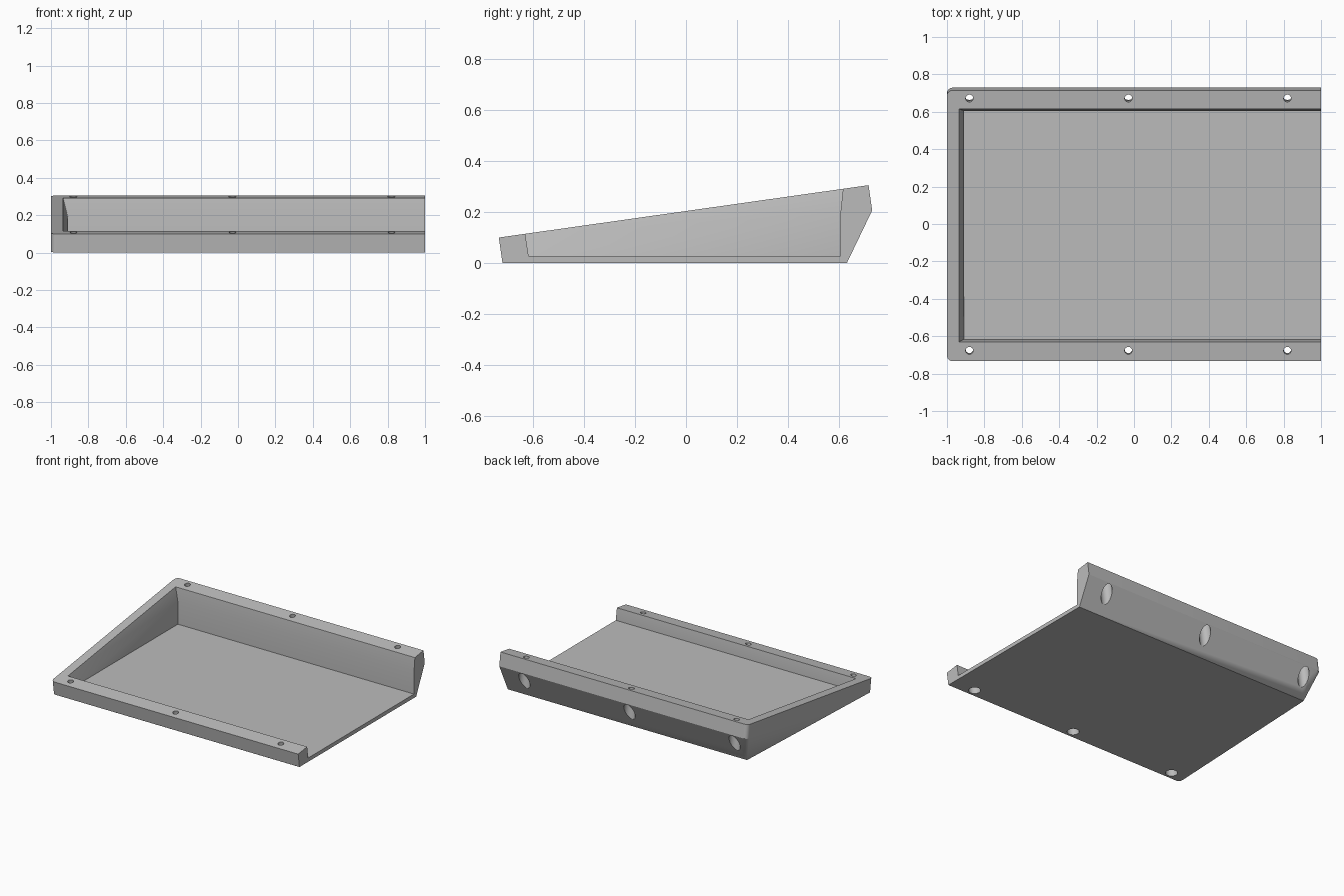
import bpy, bmesh, math
from mathutils import Vector, Matrix

cube = bpy.data.objects.get("Cube")
if cube:
    bpy.data.objects.remove(cube, do_unlink=True)

TILT = math.atan2(0.205, 1.448)
FRONT, BACK, LEFT_END, RIGHT_END = -0.733, 0.715, -1.0, 1.0
LIP = 0.1
FLOOR = 0.028

grey = bpy.data.materials.new("plain grey")
grey.use_nodes = True
colour = (0.5, 0.5, 0.5, 1)
grey.diffuse_color = colour
grey.node_tree.nodes["Principled BSDF"].inputs["Base Color"].default_value = colour


def on_slope(x, y, depth):
    """Point below the sloping top, measured square to it."""
    z = 0.1 + (y - FRONT) * math.tan(TILT)
    return Vector((x, y + depth * math.sin(TILT), z - depth * math.cos(TILT)))


def add_object(name, bm):
    bmesh.ops.recalc_face_normals(bm, faces=bm.faces)
    mesh = bpy.data.meshes.new(name)
    bm.to_mesh(mesh)
    bm.free()
    mesh.materials.append(grey)
    obj = bpy.data.objects.new(name, mesh)
    bpy.context.collection.objects.link(obj)
    return obj


def hull(name, points):
    bm = bmesh.new()
    for p in points:
        bm.verts.new(p)
    out = bmesh.ops.convex_hull(bm, input=bm.verts)
    loose = [v for v in bm.verts if not v.link_faces]
    bmesh.ops.delete(bm, geom=loose, context='VERTS')
    bmesh.ops.dissolve_limit(bm, angle_limit=0.005, verts=bm.verts, edges=bm.edges)
    return add_object(name, bm)


def cylinder(name, x, y, radius, top, bottom):
    bm = bmesh.new()
    place = Matrix.Translation(on_slope(x, y, (top + bottom) / 2)) @ Matrix.Rotation(TILT, 4, 'X')
    bmesh.ops.create_cone(bm, cap_ends=True, segments=32, radius1=radius, radius2=radius,
                          depth=bottom - top, matrix=place)
    return add_object(name, bm)


def cut(target, cutter):
    cutter.hide_render = True
    mod = target.modifiers.new("cut", 'BOOLEAN')
    mod.operation = 'DIFFERENCE'
    mod.solver = 'EXACT'
    mod.object = cutter
    bpy.context.view_layer.objects.active = target
    bpy.ops.object.modifier_apply(modifier=mod.name)
    bpy.data.objects.remove(cutter, do_unlink=True)


# Outer body: tilted rim with two rounded corners, tapering to a flat base
outline = [(RIGHT_END, FRONT), (RIGHT_END, BACK)]
R = 0.03
for i in range(7):
    a = math.pi / 2 * i / 6
    dx, dy = R * (1 - math.cos(a)), R * (1 - math.sin(a))
    outline += [(LEFT_END + dx, FRONT + dy), (LEFT_END + dx, BACK - dy)]
body = [on_slope(x, y, d) for x, y in outline for d in (0, LIP)]
body += [Vector(p) for p in ((RIGHT_END, 0.63, 0), (-0.935, 0.63, 0),
                             (-0.94, -0.3, 0), (RIGHT_END, -0.718, 0))]
tray = hull("sloping_tray", body)


# Cavity: tapered mouth through the rim, then upright walls down to the floor
def mouth_ring(depth):
    t = depth / 0.095
    return [on_slope(x, y, depth) for x in (-0.935 + 0.025 * t, 1.2)
            for y in (-0.63, 0.615 - 0.0235 * t)]


mouth = mouth_ring(-0.02) + mouth_ring(0.095)
for p in mouth:
    p.z = max(p.z, FLOOR)
cut(tray, hull("mouth_cutter", mouth))

well = [Vector((x, y, z)) for x in (-0.91, 1.2)
        for y, z in ((-0.617, FLOOR), (0.605, FLOOR), (0.605, 0.21), (-0.617, 0.038))]
cut(tray, hull("well_cutter", well))

# Screw holes along both long rims, counterbored from below
for y in (-0.677, 0.672):
    for x in (-0.88, -0.03, 0.82):
        cut(tray, cylinder("screw_hole", x, y, 0.02, -0.05, 0.3))
        cut(tray, cylinder("counterbore", x, y, 0.04, 0.05, 0.4))

bpy.ops.object.select_all(action='DESELECT')
tray.select_set(True)
bpy.context.view_layer.objects.active = tray
bpy.ops.object.shade_smooth_by_angle(angle=math.radians(20))
